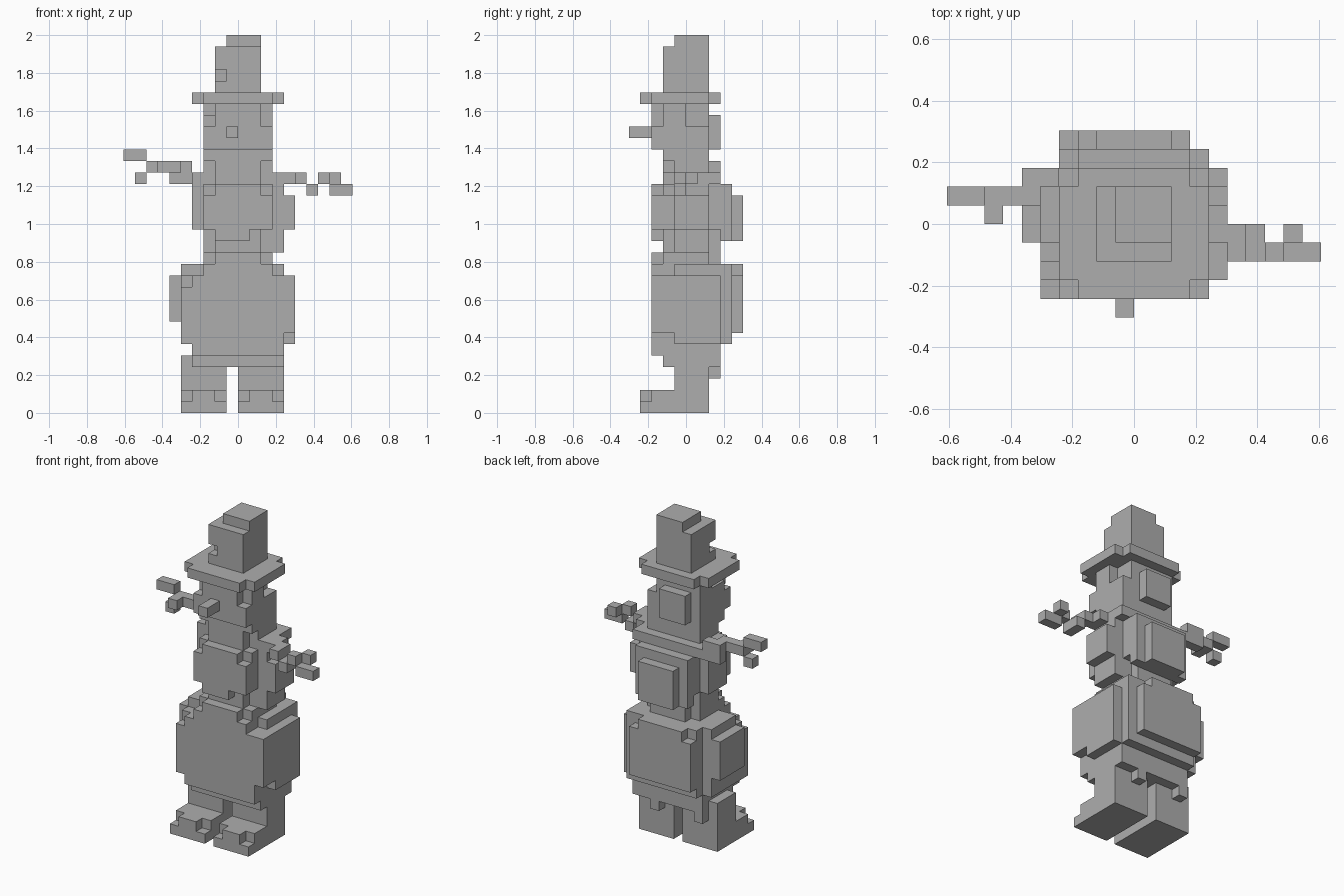
import bpy
import bmesh
from itertools import product
from mathutils import Vector

UNIT = 2 / 33  # edge length of one block

default_cube = bpy.data.objects.get("Cube")
if default_cube:
    bpy.data.objects.remove(default_cube)

# Single flat colour
grey = bpy.data.materials.new("plain grey")
grey.use_nodes = True
colour = (0.42, 0.42, 0.42, 1)
grey.diffuse_color = colour
grey.node_tree.nodes["Principled BSDF"].inputs["Base Color"].default_value = colour


def box(x, y, z):
    """Set of block cells filling the given (start, stop) ranges."""
    return set(product(range(*x), range(*y), range(*z)))


def corners(x, y, z):
    """The four vertical corner columns of a box."""
    return set(product((x[0], x[1] - 1), (y[0], y[1] - 1), range(*z)))


def build(name, cells):
    """Make a clean shell round the cells, with flat areas merged."""
    bm = bmesh.new()
    for cell in sorted(cells):
        centre = Vector(cell) + Vector((0.5, 0.5, 0.5))
        for axis, sign in product(range(3), (-1, 1)):
            normal = Vector((0, 0, 0))
            normal[axis] = sign
            neighbour = tuple(int(c + n) for c, n in zip(cell, normal))
            if neighbour in cells:
                continue
            side = Vector((0, 0, 0))
            side[(axis + 1) % 3] = 0.5
            up = normal.cross(side)
            middle = centre + normal / 2
            ring = (-side - up, side - up, side + up, up - side)
            bm.faces.new([bm.verts.new((middle + r) * UNIT) for r in ring])
    bmesh.ops.remove_doubles(bm, verts=bm.verts, dist=UNIT / 100)
    bmesh.ops.dissolve_limit(bm, angle_limit=0.01, verts=bm.verts, edges=bm.edges)
    mesh = bpy.data.meshes.new(name)
    bm.to_mesh(mesh)
    bm.free()
    mesh.materials.append(grey)
    obj = bpy.data.objects.new(name, mesh)
    bpy.context.collection.objects.link(obj)


# Legs with rounded toes
for name, x in (("right_leg", (-5, -1)), ("left_leg", (0, 4))):
    leg = box(x, (-1, 2), (0, 5))
    foot = box(x, (-4, 2), (0, 2))
    toe_tips = corners(x, (-4, -3), (1, 2))
    build(name, leg | (foot - toe_tips))

# Large lower ball: core, underside, rounded top, then side and back pads
belly = box((-5, 5), (-3, 3), (6, 12))
belly -= box((4, 5), (-3, -1), (6, 7)) | box((-5, -4), (-3, -2), (11, 12))
belly |= box((-4, 4), (-3, 3), (5, 6)) | box((-4, 4), (-2, 3), (4, 5))
belly |= box((-3, 3), (-3, -1), (12, 13)) | box((-5, 4), (-1, 3), (12, 13))
belly |= box((-6, -5), (-1, 3), (8, 12))
belly |= box((-4, 4), (3, 4), (6, 13)) | box((-4, 3), (4, 5), (7, 12))
belly |= box((-3, 2), (4, 5), (12, 13))
belly |= box((-4, -3), (2, 3), (3, 4)) | box((1, 2), (2, 3), (3, 4))
build("lower_ball", belly)

# Waist between the two balls
waist = box((-3, 3), (-3, 3), (13, 14)) - corners((-3, 3), (-3, 3), (13, 14))
waist |= box((-3, 3), (-1, 2), (14, 16)) | box((-2, 2), (-2, 3), (14, 16))
build("waist", waist)

# Middle ball: core, front plate, side pads and back pads
chest = box((-4, 4), (-2, 3), (16, 20)) - corners((-4, 4), (-2, 3), (16, 20))
chest |= box((-3, 3), (-3, -2), (16, 19)) | box((-2, 2), (-3, -2), (19, 20))
chest |= box((-2, 1), (-3, -2), (15, 16))
chest |= box((4, 5), (-1, 2), (16, 19)) | box((3, 4), (-1, 2), (14, 16))
chest |= box((-3, 3), (3, 4), (15, 20)) | box((-2, 2), (4, 5), (15, 19))
build("middle_ball", chest)

# Shoulders and neck
build("shoulders", box((-4, 4), (-1, 3), (20, 21)) | box((-2, 2), (-2, 3), (20, 21)))
build("neck", box((-3, 3), (-1, 2), (21, 22)) | box((-2, 2), (-2, 2), (21, 22)))

# Twig arms
right_arm = box((-6, -3), (2, 3), (20, 21)) | box((-6, -4), (2, 3), (21, 22))
right_arm |= box((-7, -5), (1, 2), (21, 22)) | box((-8, -7), (0, 2), (21, 22))
right_arm |= box((-10, -8), (1, 2), (22, 23)) | box((-9, -8), (1, 2), (20, 21))
build("right_arm", right_arm)

left_arm = box((4, 5), (-1, 1), (20, 21)) | box((5, 6), (-2, 0), (20, 21))
left_arm |= box((6, 7), (-2, 0), (19, 20)) | box((7, 8), (-2, -1), (20, 21))
left_arm |= box((8, 9), (-1, 0), (20, 21)) | box((8, 10), (-2, -1), (19, 20))
build("left_arm", left_arm)

# Head with recessed temples and a raised pad at the back
head = box((-3, 3), (-2, 2), (22, 27)) | box((-2, 2), (-3, -2), (23, 27))
head |= box((-3, 3), (-3, -2), (23, 25))
head -= box((2, 3), (0, 2), (25, 27)) | box((-3, -2), (-2, 0), (26, 27))
head |= box((-2, 1), (2, 3), (23, 26))
build("head", head)
build("nose", box((-1, 0), (-5, -3), (24, 25)))

# Hat
brim = box((-4, 4), (-4, 3), (27, 28)) - corners((-4, 4), (-4, 3), (27, 28))
build("hat_brim", brim)
crown = box((-2, 2), (-2, 2), (28, 32)) | box((-1, 2), (-1, 2), (32, 33))
crown -= box((-2, -1), (-2, -1), (29, 30))
build("hat_crown", crown)
